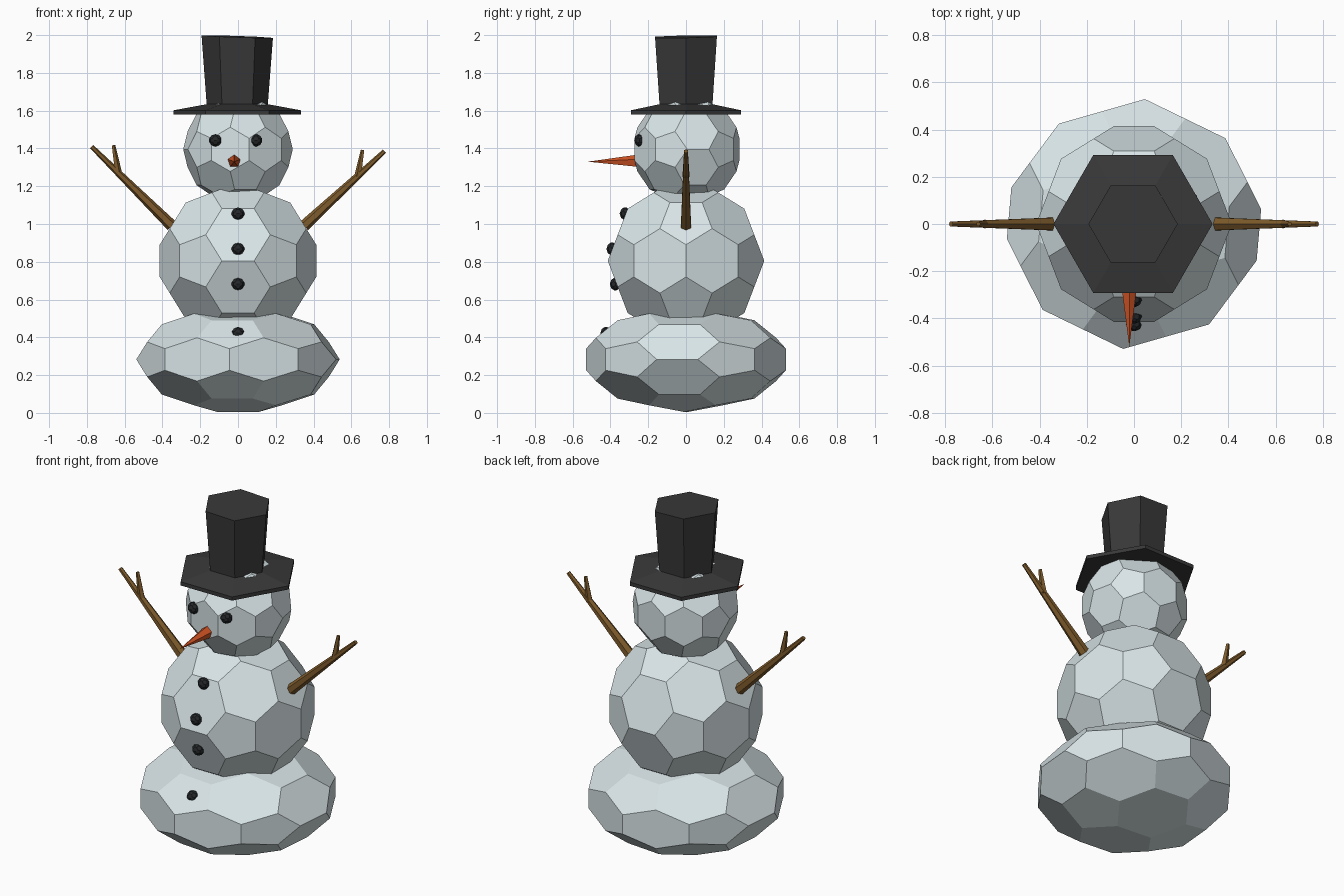
import bpy, bmesh, math
from mathutils import Vector, Matrix, Euler

if "Cube" in bpy.data.objects:
    bpy.data.objects.remove(bpy.data.objects["Cube"])


def material(name, rgb):
    m = bpy.data.materials.new(name)
    m.diffuse_color = (*rgb, 1)
    m.use_nodes = True
    m.node_tree.nodes["Principled BSDF"].inputs["Base Color"].default_value = m.diffuse_color
    return m


SNOW = material("snow", (0.69, 0.78, 0.80))
COAL = material("coal", (0.018, 0.02, 0.022))
FELT = material("black_felt", (0.04, 0.04, 0.04))
CARROT = material("carrot_orange", (0.65, 0.09, 0.018))
WOOD = material("twig_brown", (0.21, 0.105, 0.025))


def finish(name, bm, mat):
    bmesh.ops.recalc_face_normals(bm, faces=bm.faces)
    me = bpy.data.meshes.new(name)
    bm.to_mesh(me)
    bm.free()
    me.materials.append(mat)
    ob = bpy.data.objects.new(name, me)
    bpy.context.collection.objects.link(ob)
    return ob


def ball(name, centre, radii, turn=(0, 0, 0), mat=SNOW):
    """Faceted ball of hexagons and pentagons (truncated icosahedron)."""
    phi = (1 + math.sqrt(5)) / 2
    ico = []
    for a in (-1, 1):
        for b in (-phi, phi):
            ico += [Vector((0, a, b)), Vector((a, b, 0)), Vector((b, 0, a))]
    rot = Euler([math.radians(t) for t in turn]).to_matrix()
    bm = bmesh.new()
    for p in ico:
        for q in ico:
            if 1.9 < (p - q).length < 2.1:
                v = rot @ p.lerp(q, 1 / 3) / 1.652
                bm.verts.new([c + r * k for c, r, k in zip(centre, radii, v)])
    bmesh.ops.convex_hull(bm, input=bm.verts)
    bmesh.ops.dissolve_limit(bm, angle_limit=math.radians(3),
                             verts=bm.verts, edges=bm.edges)
    return finish(name, bm, mat)


def add_stick(bm, a, b, r1, r2, sides):
    """Tapered stick from a to b."""
    a, b = Vector(a), Vector(b)
    d = b - a
    mat = Matrix.Translation((a + b) / 2) @ d.to_track_quat('Z', 'Y').to_matrix().to_4x4()
    bmesh.ops.create_cone(bm, cap_ends=True, segments=sides, radius1=r1,
                          radius2=r2, depth=d.length, matrix=mat)


# Snowballs
ball("lower_ball", (0, 0, 0.283), (0.542, 0.542, 0.284), (0, 0, 85))
ball("middle_ball", (0, 0, 0.805), (0.423, 0.423, 0.423))
ball("head", (0, 0.005, 1.395), (0.29, 0.29, 0.29), (-12, 90, 0))

# Coal eyes and buttons
for name, pos in (("left_eye", (-0.12, -0.245, 1.443)),
                  ("right_eye", (0.095, -0.245, 1.443)),
                  ("button_1", (0, -0.322, 1.055)),
                  ("button_2", (0, -0.392, 0.868)),
                  ("button_3", (0, -0.374, 0.682)),
                  ("button_4", (0, -0.424, 0.422))):
    ball(name, pos, (0.034, 0.03, 0.034), mat=COAL)

# Carrot nose
bm = bmesh.new()
add_stick(bm, (-0.02, -0.2, 1.332), (-0.02, -0.52, 1.33), 0.043, 0.0, 5)
bmesh.ops.remove_doubles(bm, verts=bm.verts, dist=0.0005)
finish("nose", bm, CARROT)

# Twig arms, each with a small side branch
for name, s, dz in (("left_arm", -1, 0.025), ("right_arm", 1, 0.0)):
    bm = bmesh.new()
    add_stick(bm, (s * 0.35, 0, 0.99), (s * 0.775, 0, 1.385 + dz), 0.031, 0.012, 6)
    add_stick(bm, (s * 0.635, 0, 1.25 + dz), (s * 0.66, 0, 1.392 + dz), 0.02, 0.01, 5)
    finish(name, bm, WOOD)

# Six-sided top hat: brim and crown in one profile, crown top slightly tilted
bm = bmesh.new()
rings = []
for r, z in ((0.337, 1.58), (0.337, 1.602), (0.162, 1.634), (0.189, 1.992)):
    ring = []
    for i in range(6):
        x, y = r * math.cos(i * math.pi / 3), r * math.sin(i * math.pi / 3)
        tilt = (-0.035 * x + 0.02 * y) if z > 1.9 else 0
        ring.append(bm.verts.new((x - 0.004, y, z + tilt)))
    rings.append(ring)
for lo, hi in zip(rings, rings[1:]):
    for i in range(6):
        j = (i + 1) % 6
        bm.faces.new((lo[i], lo[j], hi[j], hi[i]))
bm.faces.new(rings[0][::-1])
bm.faces.new(rings[-1])
finish("top_hat", bm, FELT)
